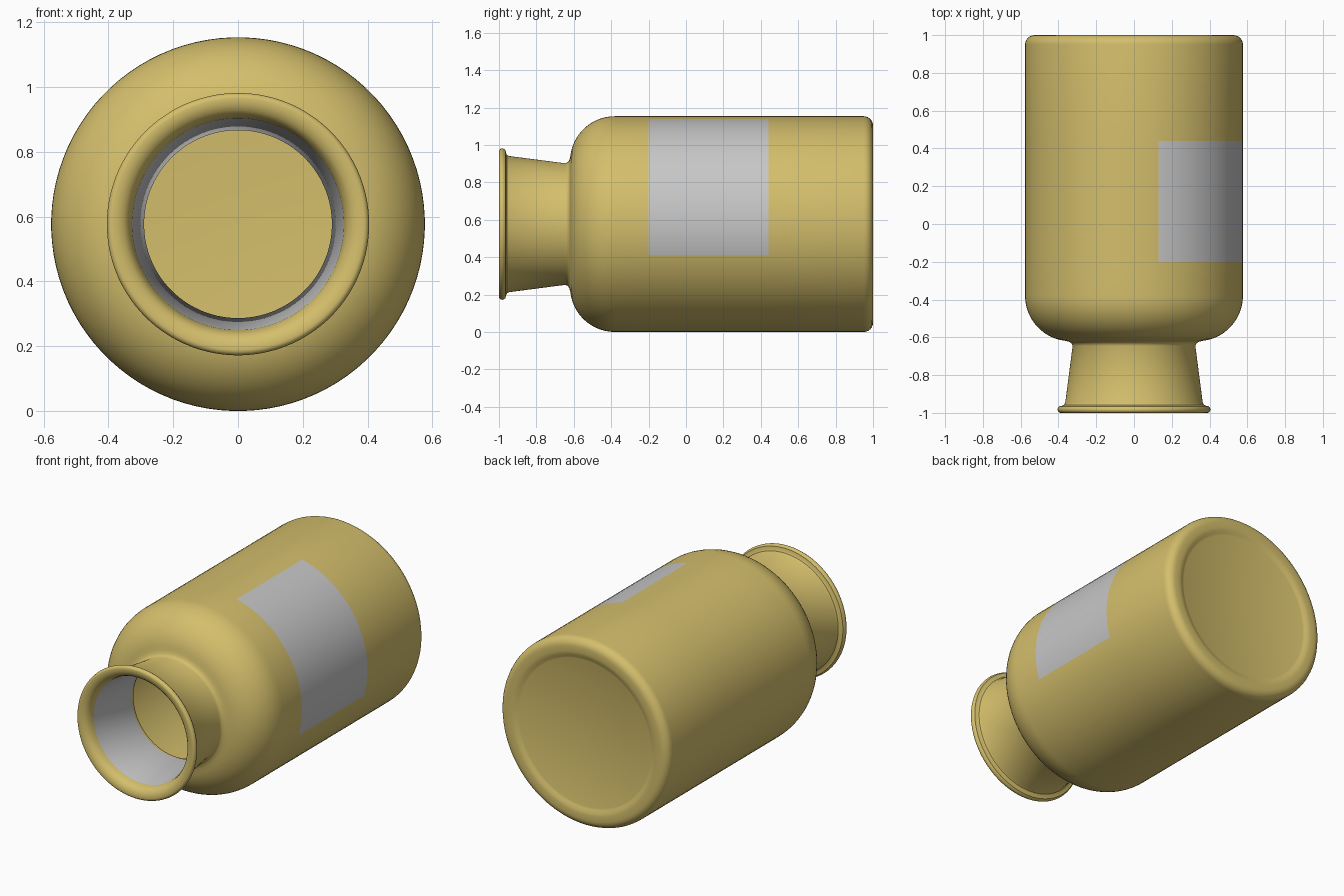
import bpy, bmesh
from math import sin, cos, radians, tau

cube = bpy.data.objects.get("Cube")
if cube:
    bpy.data.objects.remove(cube, do_unlink=True)

RADIUS = 0.577
STEPS = 96
START = radians(-16.8)      # lower edge of the label
LABEL_STEPS = 25


def material(name, color):
    mat = bpy.data.materials.new(name)
    mat.use_nodes = True
    mat.diffuse_color = color
    mat.node_tree.nodes["Principled BSDF"].inputs["Base Color"].default_value = color
    return mat


def arc(cr, cy, rad, a0, a1, n):
    """Profile points (radius, y) on a circular arc, angles in degrees."""
    angles = [radians(a0 + (a1 - a0) * i / n) for i in range(n + 1)]
    return [(cr + rad * cos(a), cy + rad * sin(a)) for a in angles]


# Outside: recessed base, heel, wall, shoulder, neck and lip
outside = [(0, 0.985), (0.45, 0.985), (0.462, 0.989), (0.478, 0.997), (0.495, 1.0)]
outside += arc(RADIUS - 0.05, 0.95, 0.05, 90, 0, 6)
outside += [(RADIUS, 0.44), (RADIUS, -0.2)]
outside += arc(0.337, -0.38, 0.24, 0, -84, 14)
outside += [(0.342, -0.624), (0.331, -0.632), (0.325, -0.645)]
outside += [(0.364, -0.945), (0.370, -0.957), (0.382, -0.963), (0.396, -0.965)]
outside += arc(0.388, -0.983, 0.017, 45, -90, 6)

# Inside: flared mouth, ground bore, inner shoulder, wall and floor
mouth = [(0.370, -0.998), (0.352, -0.990), (0.340, -0.978), (0.332, -0.96)]
bore = [(0.327, -0.94), (0.29, -0.62)]
inside = [(0.297, -0.596), (0.312, -0.585)]
inside += arc(0.337, -0.38, 0.204, -84, 0, 12)
inside += arc(0.496, 0.91, 0.045, 0, 90, 5) + [(0, 0.955)]
profile = outside + mouth + bore + inside
bore_row = len(outside + mouth)

# Revolve the closed profile around the lying axis
bm = bmesh.new()
rings = []
for r, y in profile:
    if r == 0:
        rings.append([bm.verts.new((0, y, RADIUS))] * STEPS)
    else:
        rings.append([bm.verts.new((r * cos(START + tau * i / STEPS), y,
                                    RADIUS + r * sin(START + tau * i / STEPS)))
                      for i in range(STEPS)])

for row in range(len(rings) - 1):
    y0, y1 = profile[row][1], profile[row + 1][1]
    label_row = row < len(outside) and y0 == 0.44 and y1 == -0.2
    for i in range(STEPS):
        j = (i + 1) % STEPS
        corners = [rings[row][i], rings[row][j], rings[row + 1][j], rings[row + 1][i]]
        face = bm.faces.new(list(dict.fromkeys(corners)))
        # Grey for the label patch and the ground bore
        if row == bore_row or (label_row and i < LABEL_STEPS):
            face.material_index = 1

bmesh.ops.recalc_face_normals(bm, faces=bm.faces)
mesh = bpy.data.meshes.new("bottle")
bm.to_mesh(mesh)
bm.free()
mesh.materials.append(material("amber yellow", (0.66, 0.52, 0.15, 1)))
mesh.materials.append(material("label grey", (0.57, 0.57, 0.57, 1)))

bottle = bpy.data.objects.new("bottle", mesh)
bpy.context.collection.objects.link(bottle)
bpy.ops.object.select_all(action="DESELECT")
bottle.select_set(True)
bpy.context.view_layer.objects.active = bottle
bpy.ops.object.shade_smooth_by_angle(angle=radians(35))
